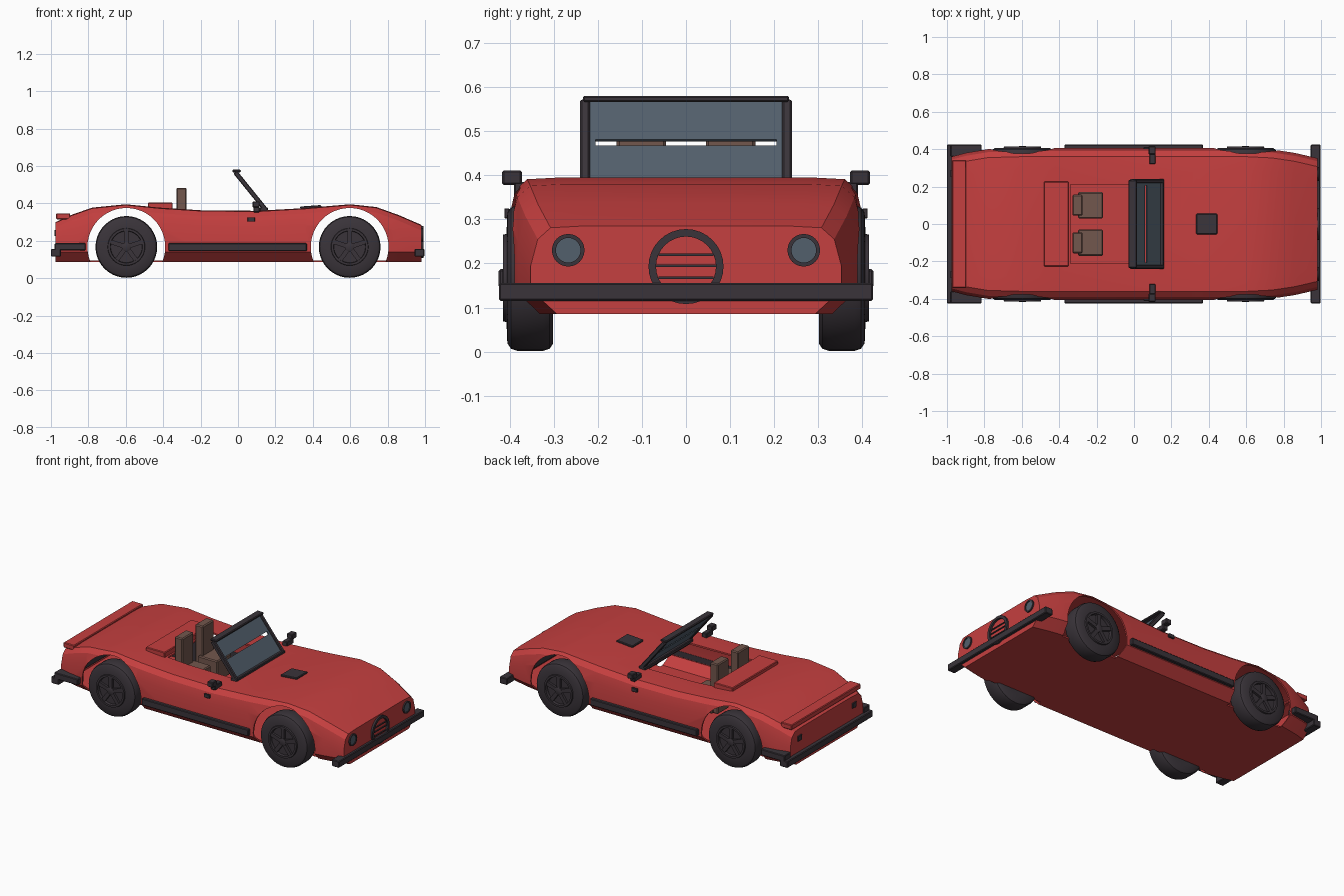
import bpy, bmesh, math
from mathutils import Vector, Matrix

if "Cube" in bpy.data.objects:
    bpy.data.objects.remove(bpy.data.objects["Cube"])


def material(name, color):
    m = bpy.data.materials.new(name)
    m.diffuse_color = (*color, 1)
    m.use_nodes = True
    m.node_tree.nodes["Principled BSDF"].inputs["Base Color"].default_value = m.diffuse_color
    return m


RED = material("red_paint", (0.56, 0.05, 0.05))
DARK = material("dark_trim", (0.042, 0.034, 0.042))
GLASS = material("blue_grey_glass", (0.085, 0.115, 0.15))
BROWN = material("brown_seat", (0.17, 0.095, 0.075))


def finish(name, bm, mat, smooth=None):
    bmesh.ops.recalc_face_normals(bm, faces=bm.faces)
    me = bpy.data.meshes.new(name)
    bm.to_mesh(me)
    bm.free()
    me.materials.append(mat)
    ob = bpy.data.objects.new(name, me)
    bpy.context.collection.objects.link(ob)
    if smooth:
        shade(ob, smooth)
    return ob


def shade(ob, angle):
    bpy.ops.object.select_all(action='DESELECT')
    ob.select_set(True)
    bpy.context.view_layer.objects.active = ob
    bpy.ops.object.shade_smooth_by_angle(angle=math.radians(angle))


def box(name, x, y, z, mat, bevel=0.004, tilt=0.0):
    """Box from (min, max) ranges, optionally tilted about y."""
    bm = bmesh.new()
    bmesh.ops.create_cube(bm, size=1)
    size = Vector((x[1] - x[0], y[1] - y[0], z[1] - z[0]))
    bmesh.ops.scale(bm, vec=size, verts=bm.verts)
    if bevel:
        bmesh.ops.bevel(bm, geom=list(bm.edges), offset=bevel, segments=1, affect='EDGES')
    c = Vector((sum(x) / 2, sum(y) / 2, sum(z) / 2))
    bm.transform(Matrix.Translation(c) @ Matrix.Rotation(tilt, 4, 'Y'))
    return finish(name, bm, mat)


def lathe(name, profile, centre, axis, mat, n=32, closed=False):
    """Revolve (radius, distance) points; axis is a direction vector."""
    bm = bmesh.new()
    rings = [[bm.verts.new((r * math.cos(2 * math.pi * i / n), r * math.sin(2 * math.pi * i / n), d))
              for i in range(n)] for r, d in profile]
    pairs = list(zip(rings, rings[1:]))
    if closed:
        pairs.append((rings[-1], rings[0]))
    else:
        bm.faces.new(rings[0])
        bm.faces.new(rings[-1])
    for a, b in pairs:
        for i in range(n):
            j = (i + 1) % n
            bm.faces.new((a[i], a[j], b[j], b[i]))
    rot = Vector((0, 0, 1)).rotation_difference(Vector(axis)).to_matrix().to_4x4()
    bm.transform(Matrix.Translation(centre) @ rot)
    return finish(name, bm, mat, 35)


# Body shell: lofted cross-sections of (x, top height, half width)
stations = [(-0.975, 0.30, 0.36), (-0.9, 0.335, 0.38), (-0.78, 0.377, 0.40), (-0.6, 0.395, 0.405),
            (-0.42, 0.377, 0.405), (-0.2, 0.363, 0.405), (0.1, 0.36, 0.405), (0.35, 0.374, 0.405),
            (0.6, 0.395, 0.405), (0.74, 0.38, 0.398), (0.86, 0.337, 0.38), (0.98, 0.285, 0.352)]
bm = bmesh.new()
loops = []
for x, t, w in stations:
    half = [(w - 0.06, 0.085), (w, 0.14), (w, t - 0.09), (w - 0.016, t - 0.03), (w - 0.045, t - 0.004), (w - 0.12, t)]
    ring = half + [(-y, z) for y, z in reversed(half)]
    loops.append([bm.verts.new((x, y, z)) for y, z in ring])
for a, b in zip(loops, loops[1:]):
    for i in range(len(a)):
        j = (i + 1) % len(a)
        bm.faces.new((a[i], a[j], b[j], b[i]))
bm.faces.new(loops[0])
bm.faces.new(loops[-1])
body = finish("body_shell", bm, RED)
mod = body.modifiers.new("skin", 'SOLIDIFY')
mod.thickness = 0.01
mod.offset = -1

# Openings for the wheels and the cockpit
cutters = [box("cockpit_cutter", (-0.34, 0.12), (-0.21, 0.21), (0.2, 0.5), RED, 0)]
for x in (-0.597, 0.597):
    for s in (-1, 1):
        cutters.append(lathe("arch_cutter", [(0.208, 0), (0.208, 0.2)], (x, s * 0.32, 0.167), (0, s, 0), RED, 48))
for c in cutters:
    c.hide_render = True
    mod = body.modifiers.new("cut", 'BOOLEAN')
    mod.operation = 'DIFFERENCE'
    mod.solver = 'EXACT'
    mod.object = c
bpy.context.view_layer.objects.active = body
for mod in list(body.modifiers):
    bpy.ops.object.modifier_apply(modifier=mod.name)
for c in cutters:
    bpy.data.objects.remove(c)
shade(body, 30)

# Wheels: rounded tyre with recessed five-spoke rim
tyre = [(0.1, -0.052), (0.148, -0.052), (0.16, -0.044), (0.165, -0.03),
        (0.165, 0.03), (0.16, 0.044), (0.148, 0.052), (0.1, 0.054), (0.098, 0.062), (0.086, 0.062), (0.084, 0.045)]
for x in (-0.597, 0.597):
    for s in (-1, 1):
        at = (x, s * 0.353, 0.167)
        lathe("wheel", tyre, at, (0, s, 0), DARK, 40)
        lathe("wheel_hub", [(0.024, 0.04), (0.024, 0.06), (0.018, 0.063)], at, (0, s, 0), DARK, 20)
        for k in range(5):
            bm = bmesh.new()
            bmesh.ops.create_cube(bm, size=1)
            bmesh.ops.scale(bm, vec=(0.024, 0.018, 0.074), verts=bm.verts)
            bmesh.ops.translate(bm, vec=(0, s * 0.05, 0.05), verts=bm.verts)
            bm.transform(Matrix.Translation(at) @ Matrix.Rotation(2 * math.pi * k / 5, 4, 'Y'))
            finish("wheel_spoke", bm, DARK)

# Bumpers
box("front_bumper", (0.945, 0.997), (-0.424, 0.424), (0.115, 0.156), DARK)
box("rear_bumper", (-1.0, -0.947), (-0.424, 0.424), (0.115, 0.156), DARK)

# Paired parts on both flanks
for s in (-1, 1):
    def side(name, x, y, z, mat, **kw):
        return box(name, x, sorted((s * y[0], s * y[1])), z, mat, **kw)
    side("side_skirt", (-0.372, 0.368), (0.395, 0.425), (0.145, 0.187), DARK)
    side("rear_side_strip", (-0.98, -0.815), (0.36, 0.424), (0.148, 0.187), DARK)
    side("door_handle", (0.052, 0.09), (0.4, 0.412), (0.302, 0.325), DARK, bevel=0.002)
    side("mirror_arm", (0.082, 0.115), (0.32, 0.39), (0.352, 0.385), DARK)
    side("mirror_head", (0.078, 0.116), (0.372, 0.417), (0.378, 0.411), DARK)
    side("seat_back", (-0.33, -0.275), (0.045, 0.157), (0.17, 0.483), BROWN, bevel=0.006)
    side("seat_cushion", (-0.30, -0.165), (0.03, 0.17), (0.17, 0.3), BROWN, bevel=0.006)
    side("tail_light", (-0.982, -0.97), (0.25, 0.29), (0.225, 0.258), DARK, bevel=0.002)
    side("windscreen_pillar", (0.055, 0.08), (0.218, 0.24), (0.335, 0.595), DARK, tilt=math.radians(-39))
    # Headlights
    lathe("headlight_rim", [(0.037, -0.01), (0.037, 0.008), (0.028, 0.008), (0.028, -0.01)],
          (0.98, s * 0.267, 0.23), (1, 0, 0), DARK, 24, True)
    lathe("headlight_lens", [(0.029, -0.005), (0.029, 0.004)], (0.98, s * 0.267, 0.23), (1, 0, 0), GLASS, 24)

# Windscreen: header, lower rail and glass split by a narrow slot
TILT = math.radians(-39)
box("windscreen_header", (-0.03, 0.015), (-0.234, 0.234), (0.566, 0.58), DARK)
box("windscreen_base", (0.115, 0.16), (-0.24, 0.24), (0.355, 0.378), DARK)


def pane(name, along, y):
    """Glass strip at a distance range along the sloping screen."""
    mid, length = sum(along) / 2, along[1] - along[0]
    x, z = 0.067 + math.sin(TILT) * mid, 0.465 + math.cos(TILT) * mid
    box(name, (x - 0.004, x + 0.004), y, (z - length / 2, z + length / 2), GLASS, 0, TILT)


pane("lower_glass", (-0.125, 0.0), (-0.222, 0.222))
pane("upper_glass", (0.018, 0.135), (-0.222, 0.222))
for s in (-1, 1):
    pane("glass_edge", (-0.002, 0.02), sorted((s * 0.205, s * 0.222)))

# Round grille with bars
lathe("grille_ring", [(0.085, -0.01), (0.085, 0.012), (0.068, 0.012), (0.068, -0.01)],
      (0.98, 0, 0.193), (1, 0, 0), DARK, 32, True)
for z, w in ((0.22, 0.062), (0.195, 0.068), (0.168, 0.062)):
    box("grille_bar", (0.975, 0.986), (-w, w), (z - 0.003, z + 0.003), DARK, 0)

# Deck details
box("hood_vent", (0.333, 0.446), (-0.055, 0.055), (0.36, 0.387), DARK, tilt=math.radians(-4))
box("rear_deck_cover", (-0.482, -0.35), (-0.226, 0.226), (0.355, 0.404), RED)
box("rear_spoiler", (-0.972, -0.897), (-0.342, 0.342), (0.314, 0.346), RED)
